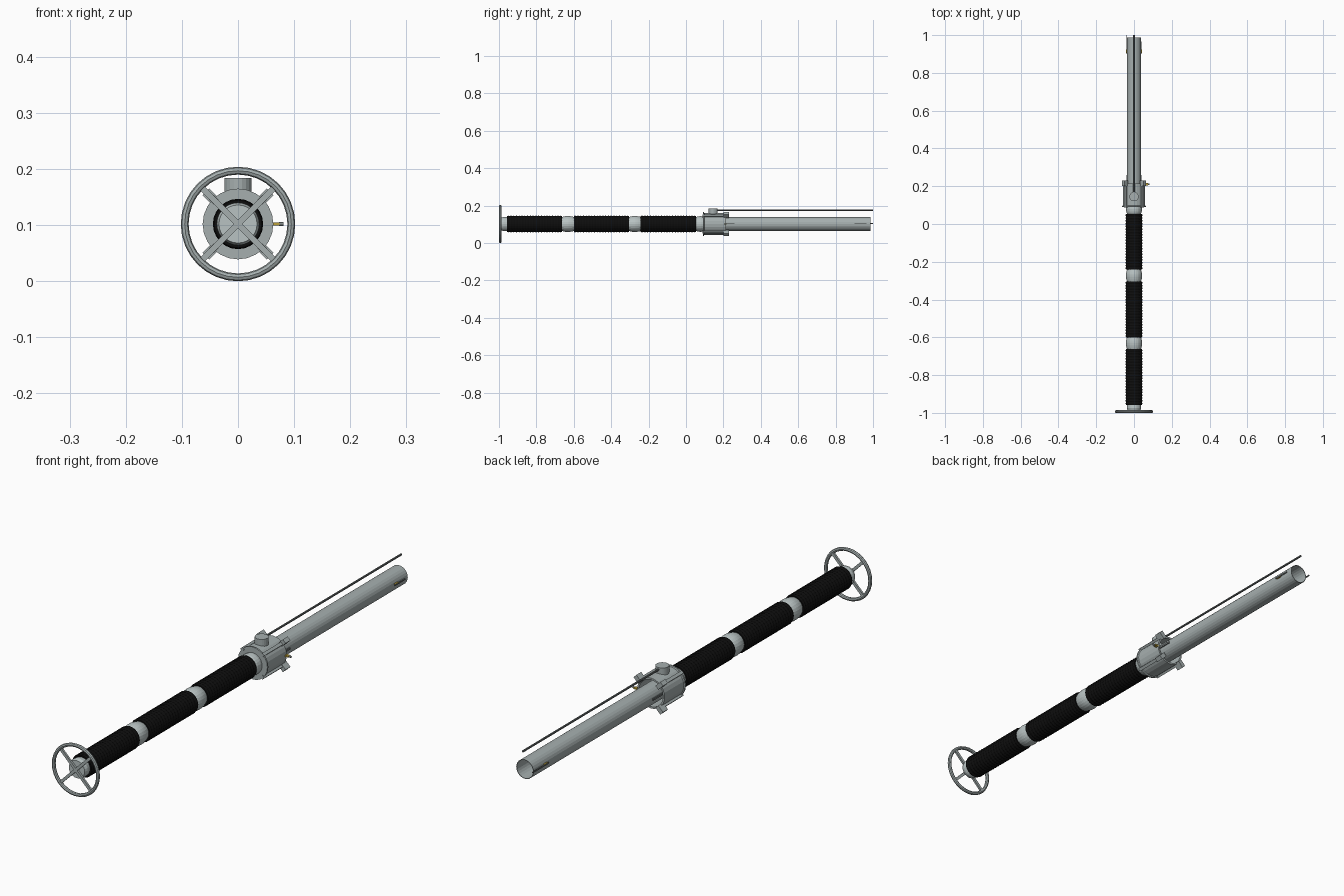
import bpy, bmesh, math
from mathutils import Matrix, Vector

if "Cube" in bpy.data.objects:
    bpy.data.objects.remove(bpy.data.objects["Cube"])

ZC = 0.102  # height of the long axis


def mat(name, rgb):
    m = bpy.data.materials.new(name)
    m.diffuse_color = (*rgb, 1)
    m.use_nodes = True
    m.node_tree.nodes["Principled BSDF"].inputs["Base Color"].default_value = m.diffuse_color
    return m


STEEL = mat("grey steel", (0.38, 0.43, 0.43))
PALE = mat("pale steel", (0.48, 0.54, 0.54))
DARK = mat("dark steel", (0.16, 0.18, 0.18))
BLACK = mat("black rubber", (0.004, 0.004, 0.004))
GOLD = mat("brass", (0.5, 0.35, 0.04))


def finish(name, bm, material):
    bmesh.ops.recalc_face_normals(bm, faces=bm.faces)
    me = bpy.data.meshes.new(name)
    bm.to_mesh(me)
    bm.free()
    me.materials.append(material)
    ob = bpy.data.objects.new(name, me)
    bpy.context.collection.objects.link(ob)
    return ob


def lathe(name, profile, material, sides=24, closed=False):
    """Revolve (y, radius) points around the long axis; radius 0 closes an end."""
    bm = bmesh.new()
    rings = []
    for y, r in profile:
        if r == 0:
            rings.append([bm.verts.new((0, y, ZC))] * sides)
        else:
            rings.append([bm.verts.new((r * math.cos(2 * math.pi * i / sides), y,
                                        ZC + r * math.sin(2 * math.pi * i / sides)))
                          for i in range(sides)])
    pairs = list(zip(rings, rings[1:]))
    if closed:
        pairs.append((rings[-1], rings[0]))
    for a, b in pairs:
        for i in range(sides):
            j = (i + 1) % sides
            bm.faces.new(list(dict.fromkeys((a[i], a[j], b[j], b[i]))))
    return finish(name, bm, material)


def box(name, center, size, material, angle=0):
    """Box placed relative to the axis, then turned around it."""
    bm = bmesh.new()
    bmesh.ops.create_cube(bm, size=1)
    bm.transform(Matrix.Translation((0, 0, ZC)) @ Matrix.Rotation(angle, 4, 'Y')
                 @ Matrix.Translation(center) @ Matrix.Diagonal((*size, 1)))
    return finish(name, bm, material)


def cylinder(name, start, end, radius, material, sides=12):
    a, b = Vector(start), Vector(end)
    bm = bmesh.new()
    bmesh.ops.create_cone(bm, cap_ends=True, segments=sides, radius1=radius,
                          radius2=radius, depth=(b - a).length)
    bm.transform(Matrix.Translation((a + b) / 2)
                 @ (b - a).to_track_quat('Z', 'Y').to_matrix().to_4x4())
    return finish(name, bm, material)


def barrel(name, y0, y1, material):
    """Rounded ball joint between sleeves."""
    pts = [(y0, 0)]
    for k in range(9):
        t = k / 8
        pts.append((y0 + (y1 - y0) * t, 0.036 + 0.007 * math.sin(math.pi * t)))
    lathe(name, pts + [(y1, 0)], material)


# Front hand wheel
wheel = [(-0.993 + 0.007 * math.sin(k * math.pi / 4), 0.095 + 0.007 * math.cos(k * math.pi / 4))
         for k in range(8)]
lathe("wheel_rim", wheel, STEEL, 32, closed=True)
for a in (45, -45):
    box("wheel_spoke", (0, -0.992, 0), (0.011, 0.008, 0.186), STEEL, math.radians(a))

# Three ribbed rubber sleeves
LENGTH, STEP, START = 0.296, 0.358, -0.958
for n in range(3):
    y = START + n * STEP
    ribs = [(y + LENGTH * k / 40, 0.0448 if k % 2 else 0.0425) for k in range(41)]
    lathe(f"sleeve_{n + 1}", [(y, 0.034)] + ribs + [(y + LENGTH, 0.034)], BLACK, closed=True)

# Ball joints between the sleeves and at both ends
for n in range(2):
    y = START + LENGTH + n * STEP
    barrel(f"joint_{n + 1}", y - 0.004, y + STEP - LENGTH + 0.004, PALE)
lathe("front_collar", [(-0.988, 0), (-0.988, 0.034), (-0.975, 0.038), (-0.956, 0.036),
                       (-0.956, 0)], PALE)
lathe("rear_collar", [(0.05, 0), (0.05, 0.036), (0.065, 0.041), (0.08, 0.042), (0.094, 0.04),
                      (0.094, 0)], PALE)

# Housing, a cup open at the rear
lathe("housing", [(0.09, 0), (0.09, 0.063), (0.096, 0.063), (0.098, 0.059), (0.215, 0.059),
                  (0.215, 0.052), (0.11, 0.052), (0.11, 0)], STEEL)

# Housing ribs and rear lugs on the diagonals
for k in range(4):
    a = math.radians(45 + 90 * k)
    box("housing_rib", (0, 0.155, 0.061), (0.012, 0.136, 0.012), STEEL, a)
    box("rear_lug", (0, 0.216, 0.0665), (0.017, 0.03, 0.029), STEEL, a)

# Top cap and the long sight rod
cylinder("top_cap", (0, 0.145, 0.14), (0, 0.145, 0.184), 0.0245, STEEL, 20)
cylinder("sight_rod", (0, 0.15, 0.176), (0, 1.0, 0.176), 0.004, DARK, 8)

# Hollow rear tube
lathe("rear_tube", [(0.1, 0.037), (0.987, 0.037), (0.987, 0.035), (0.1, 0.035)], STEEL,
      closed=True)

# Side clips on the tube
for side, tip in ((-1, 1.0), (1, 0.965)):
    box("end_clip", (side * 0.0415, (0.9 + tip) / 2, 0.003), (0.003, tip - 0.9, 0.005), DARK)
    box("clip_foot", (side * 0.039, 0.915, 0.003), (0.006, 0.02, 0.007), GOLD)
    box("front_clip", (side * 0.0405, 0.225, 0.003), (0.004, 0.07, 0.007), DARK)

# Small brass lever on the right of the housing
box("lever", (0.066, 0.21, 0), (0.016, 0.012, 0.006), GOLD)
cylinder("lever_knob", (0.073, 0.21, ZC), (0.081, 0.21, ZC), 0.004, STEEL, 8)
